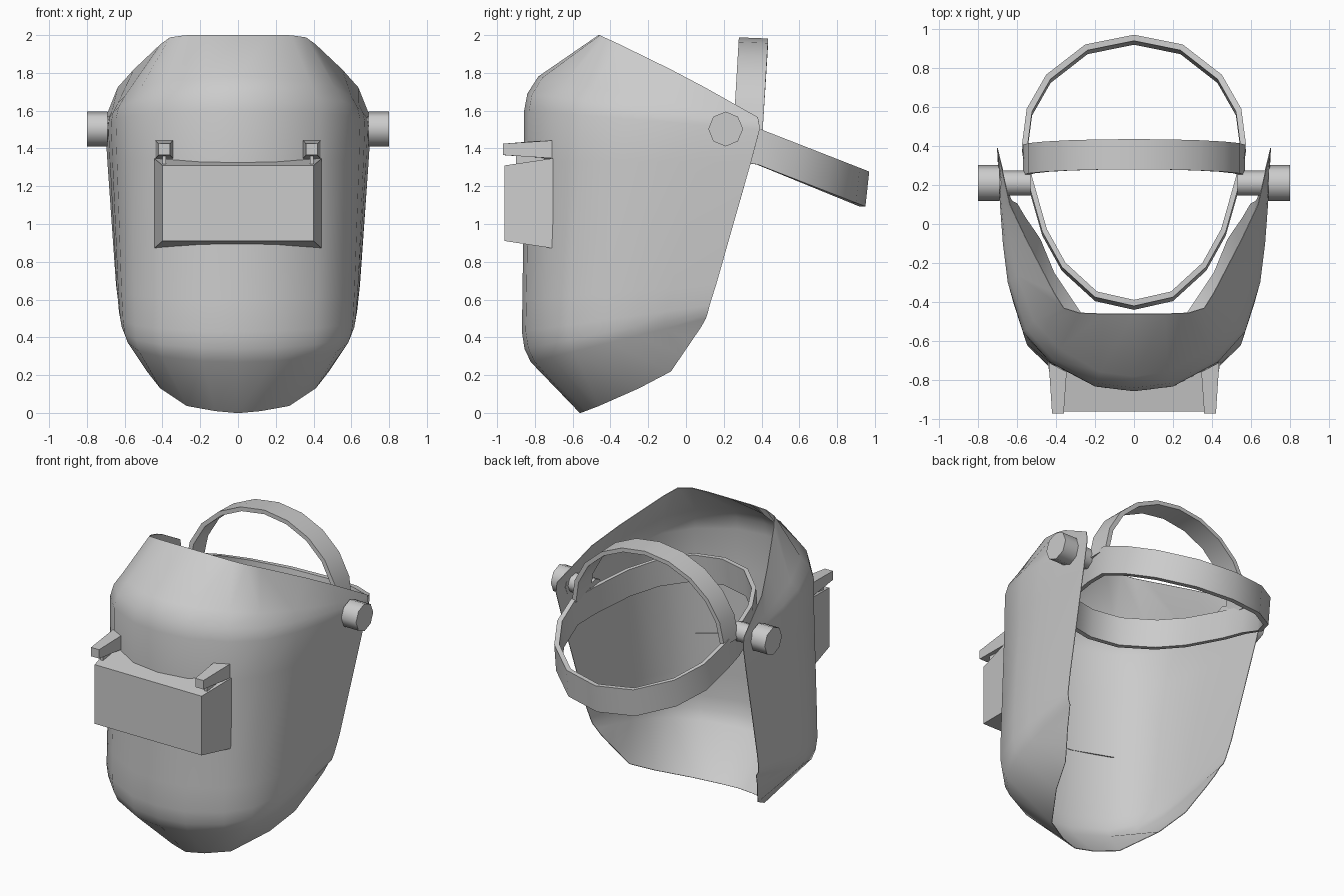
import bpy
import bmesh
import math

if "Cube" in bpy.data.objects:
    bpy.data.objects.remove(bpy.data.objects["Cube"], do_unlink=True)

grey = bpy.data.materials.new("matte grey plastic")
grey.use_nodes = True
COLOUR = (0.6, 0.6, 0.6, 1)
grey.diffuse_color = COLOUR
grey.node_tree.nodes["Principled BSDF"].inputs["Base Color"].default_value = COLOUR


def loft(name, rings, ring_closed=True, path_closed=False, caps=True, angle=30, thickness=0):
    """Skin a row of equal-length point rings into one object."""
    bm = bmesh.new()
    grid = [[bm.verts.new(p) for p in ring] for ring in rings]
    rows, cols = len(grid), len(grid[0])
    for i in range(rows if path_closed else rows - 1):
        a, b = grid[i], grid[(i + 1) % rows]
        for j in range(cols if ring_closed else cols - 1):
            k = (j + 1) % cols
            bm.faces.new((a[j], a[k], b[k], b[j]))
    if ring_closed and not path_closed:
        bm.faces.new(grid[0])
        if caps:
            bm.faces.new(grid[-1])
    bmesh.ops.recalc_face_normals(bm, faces=bm.faces)
    mesh = bpy.data.meshes.new(name)
    bm.to_mesh(mesh)
    bm.free()
    mesh.materials.append(grey)
    obj = bpy.data.objects.new(name, mesh)
    bpy.context.collection.objects.link(obj)
    bpy.ops.object.select_all(action='DESELECT')
    bpy.context.view_layer.objects.active = obj
    obj.select_set(True)
    if thickness:
        mod = obj.modifiers.new("Thickness", 'SOLIDIFY')
        mod.thickness = thickness
        mod.offset = 0
        bpy.ops.object.modifier_apply(modifier=mod.name)
    bpy.ops.object.shade_smooth_by_angle(angle=math.radians(angle))
    return obj


def mirrored(points):
    """Complete a half row that starts on the centre line."""
    return [(-p[0], *p[1:]) for p in reversed(points[1:])] + list(points)


def lerp(a, b, t):
    return a + (b - a) * t


def rect(x0, y0, x1, y1, z0, z1):
    return [(x0, y0, z0), (x1, y1, z0), (x1, y1, z1), (x0, y0, z1)]


# Face shell: curved plan outline, stacked between two slanted rims
FRONT, BACK = -0.855, 0.39
OUTLINE = [(0, FRONT), (0.2, -0.83), (0.43, -0.705), (0.568, -0.55),
           (0.645, -0.3), (0.67, -0.1), (0.685, 0.1), (0.7, BACK)]
CHIN_RIM = [(0, -0.56), (0.12, -0.53), (0.27, -0.46), (0.41, -0.25),
            (0.48, -0.08), (0.52, -0.02), (0.555, 0.03), (0.585, 0.08)]
TOP_RIM = [(0, -0.46), (0.16, -0.46), (0.28, -0.455), (0.36, -0.43),
           (0.41, -0.35), (0.55, -0.08), (0.635, 0.1), (0.698, 0.38)]


def shell_row(z_front, z_back, width_front, width_back, front, back):
    row = []
    for x, y in OUTLINE:
        t = (y - FRONT) / (BACK - FRONT)
        row.append((x * lerp(width_front, width_back, t),
                    lerp(front, back, t), lerp(z_front, z_back, t)))
    return mirrored(row)


def chin_height(y):
    d = y + 0.56
    return 0.36 * d + 0.2 * d * d if y < -0.08 else 0.22 + 1.47 * (y + 0.08)


def top_height(y):
    d = y + 0.46
    return 2 - 0.45 * d - 0.08 * d * d


shell_rows = [
    mirrored([(x, y, chin_height(y)) for x, y in CHIN_RIM]),
    shell_row(0.27, 0.5, 0.94, 0.855, -0.82, 0.105),
    shell_row(0.34, 0.53, 0.965, 0.885, -0.853, 0.115),
    shell_row(0.43, 0.57, 0.975, 0.9, -0.867, 0.125),
    shell_row(0.6, 0.68, 0.98, 0.92, -0.864, 0.16),
    shell_row(1.33, 1.33, 0.995, 0.985, FRONT, 0.345),
    shell_row(1.6, 1.5, 1, 1, FRONT, BACK),
    shell_row(1.69, 1.525, 0.96, 1, -0.838, 0.388),
    shell_row(1.78, 1.545, 0.87, 1, -0.78, 0.385),
    mirrored([(x, y, top_height(y)) for x, y in TOP_RIM]),
]
loft("face_shell", shell_rows, ring_closed=False, angle=60, thickness=0.004)

# Viewing window housing: flat front, flared sides ending on the shell curve
front_ring, back_ring = [], []
for low in (True, False):
    stations = mirrored(OUTLINE[:3])
    for x, y in stations if low else reversed(stations):
        t = (y + 0.96) / 0.25
        z, flare = (0.91, -0.038) if low else (1.31, 0.037)
        front_ring.append((x * 0.93, -0.96, z))
        back_ring.append((x * (1 + 0.03 * t), y, z + flare * t))
loft("window_housing", [front_ring, back_ring], caps=False)

for side, label in ((1, "left"), (-1, "right")):
    # Window clip and the thin stem under it
    loft(label + "_window_clip", [
        rect(side * 0.36, -0.97, side * 0.42, -0.97, 1.365, 1.425),
        rect(side * 0.345, -0.758, side * 0.437, -0.71, 1.348, 1.442)])
    loft(label + "_clip_stem", [
        rect(side * 0.38, -0.9, side * 0.4, -0.9, 1.3, 1.39),
        rect(side * 0.38, -0.75, side * 0.4, -0.75, 1.3, 1.39)])

    # Pivot knob outside the shell and its shaft inside
    def octagon(x, radius):
        turns = [math.tau * i / 8 for i in range(8)]
        return [(side * x, 0.21 + radius * math.cos(a), 1.503 + radius * math.sin(a))
                for a in turns]

    loft(label + "_pivot_knob", [octagon(0.69, 0.092), octagon(0.8, 0.092)], angle=50)
    loft(label + "_pivot_shaft", [octagon(0.53, 0.065), octagon(0.7, 0.065)], angle=50)

# Headband: closed loop that bends down behind the pivots
BAND = [(0, 0.97), (0.25, 0.92), (0.45, 0.765), (0.55, 0.59), (0.575, 0.4), (0.55, 0.24),
        (0.47, -0.04), (0.37, -0.22), (0.2, -0.375), (0, -0.42)]


def band_section(x, y):
    slope = 0.39 if y > 0.4 else 0.14
    z = 1.5 + slope * (0.4 - y)
    inner_x, inner_y = x * 0.95, lerp(0.27, y, 0.955)
    return [(x, y, z), (inner_x, inner_y, z),
            (inner_x, inner_y - 0.02, z - 0.185), (x, y - 0.02, z - 0.185)]


# The front centre point would be doubled by the mirror, so one copy is dropped
loft("headband", [band_section(x, y) for x, y in mirrored(BAND)[1:]], path_closed=True)

# Crown strap: arch over the head, leaning slightly back
arch = []
for i in range(11):
    a = math.pi * i / 10
    c, s = math.cos(a), math.sin(a)
    lean = 0.03 * s
    arch.append([(r * c, y + lean, 1.48 + h * s)
                 for r, h, y in ((0.57, 0.508, 0.25), (0.57, 0.502, 0.405),
                                 (0.54, 0.475, 0.405), (0.54, 0.48, 0.25))])
loft("crown_strap", arch)
